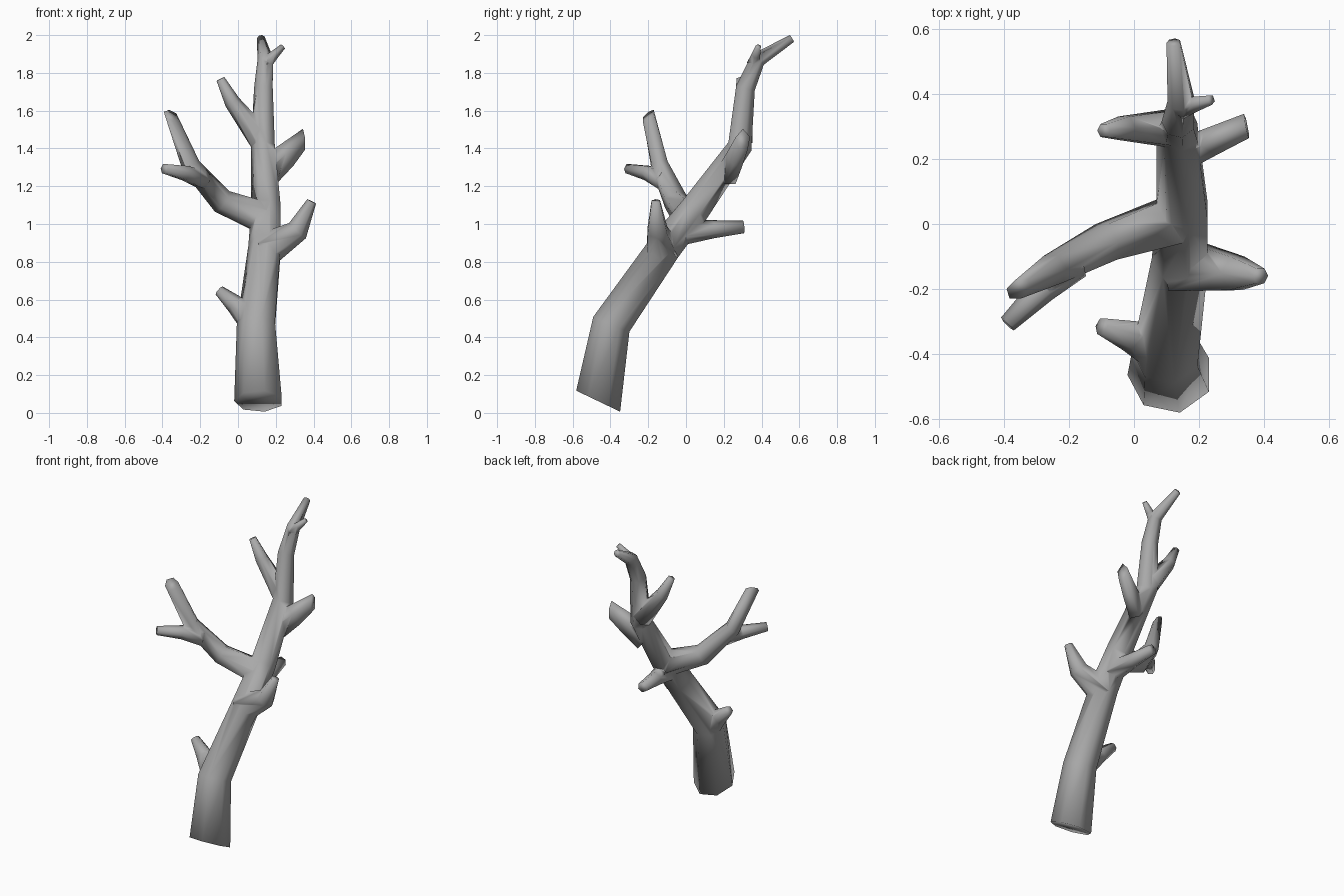
import bpy, bmesh, math
from mathutils import Vector

if "Cube" in bpy.data.objects:
    bpy.data.objects.remove(bpy.data.objects["Cube"])

X, Y, Z = Vector((1, 0, 0)), Vector((0, 1, 0)), Vector((0, 0, 1))


def limb(name, path, r0, r1, power=1.2, ref=Y, start=None, end=None,
         sides=6, root=1.0, squash=1.0):
    """Closed faceted tube along a path; radius falls from r0 to r1 by arc length."""
    pts = [Vector(p) for p in path]
    if len(pts) == 2:                       # straight twig: add a ring for the flare
        pts.insert(1, pts[0].lerp(pts[1], 0.5))
    segs = [b - a for a, b in zip(pts, pts[1:])]
    total = sum(s.length for s in segs)
    last = len(pts) - 1
    bm = bmesh.new()
    loops, run = [], 0.0
    for i, p in enumerate(pts):
        d = segs[max(i - 1, 0)].normalized() + segs[min(i, last - 1)].normalized()
        if i == 0 and start:
            d = Vector(start)
        if i == last and end:
            d = Vector(end)
        d.normalize()
        u = (ref - d * ref.dot(d)).normalized()
        v = d.cross(u) * squash
        if i:
            run += segs[i - 1].length
        r = r1 + (r0 - r1) * max(0.0, 1 - run / total) ** power
        if i == 0:
            r *= root
        angles = [2 * math.pi * (k + 0.5) / sides for k in range(sides)]
        loops.append([bm.verts.new(p + r * (u * math.cos(a) + v * math.sin(a)))
                      for a in angles])
    for a, b in zip(loops, loops[1:]):
        for k in range(sides):
            n = (k + 1) % sides
            bm.faces.new((a[k], a[n], b[n], b[k]))
    bm.faces.new(loops[0][::-1])
    bm.faces.new(loops[-1])
    bmesh.ops.recalc_face_normals(bm, faces=bm.faces)
    me = bpy.data.meshes.new(name)
    bm.to_mesh(me)
    bm.free()
    ob = bpy.data.objects.new(name, me)
    bpy.context.collection.objects.link(ob)
    return ob


# Leaning trunk, cut off square to its axis at the bottom
trunk = limb("trunk", [
    (0.112, -0.465, 0.062), (0.10, -0.395, 0.47), (0.145, -0.11, 0.88),
    (0.152, 0.045, 1.075), (0.135, 0.285, 1.41), (0.137, 0.315, 1.72),
    (0.146, 0.38, 1.87), (0.122, 0.56, 1.982)],
    0.118, 0.022, power=0.65, ref=X, start=(0, 0.43, 0.9), sides=7, root=1.12)

# Branches, flared where they leave the trunk
branches = [
    limb("low_left_twig", [(0.07, -0.37, 0.50), (-0.10, -0.315, 0.648)], 0.08, 0.028),
    limb("right_branch", [(0.14, -0.125, 0.86), (0.315, -0.152, 0.965),
                          (0.39, -0.16, 1.12)], 0.095, 0.026, power=0.9),
    limb("left_branch", [(0.13, 0.015, 1.035), (-0.085, -0.055, 1.12),
                         (-0.25, -0.14, 1.31), (-0.355, -0.20, 1.575)],
         0.085, 0.042, power=1.6, end=(0.35, -0.6, 0.7)),
    limb("left_branch_fork", [(-0.18, -0.12, 1.23), (-0.28, -0.2, 1.27),
                              (-0.39, -0.308, 1.293)], 0.052, 0.028, power=0.7, ref=Z),
    limb("back_twig", [(0.15, -0.01, 0.96), (0.11, 0.305, 0.985)],
         0.07, 0.034, power=1.4, ref=X),
    limb("upper_right_branch", [(0.15, 0.215, 1.265), (0.347, 0.302, 1.442)],
         0.085, 0.062, ref=-Z, end=(1, 0.2, 0.05), sides=5, squash=0.65),
    limb("upper_left_twig", [(0.12, 0.295, 1.45), (-0.03, 0.295, 1.645),
                             (-0.093, 0.288, 1.768)], 0.066, 0.023, power=0.8),
    limb("top_right_twig", [(0.145, 0.36, 1.85), (0.238, 0.383, 1.94)],
         0.038, 0.016, sides=5),
]

# Fuse everything into one skin
bpy.context.view_layer.objects.active = trunk
for b in branches:
    m = trunk.modifiers.new(b.name, 'BOOLEAN')
    m.operation = 'UNION'
    m.solver = 'EXACT'
    m.object = b
    bpy.ops.object.modifier_apply(modifier=m.name)
    bpy.data.objects.remove(b)
trunk.name = "tree_trunk_with_branches"

# Soft shading all over, dark grey bark
for p in trunk.data.polygons:
    p.use_smooth = True
bark = bpy.data.materials.new("bark")
bark.diffuse_color = (0.4, 0.4, 0.4, 1)
bark.use_nodes = True
bark.node_tree.nodes["Principled BSDF"].inputs["Base Color"].default_value = bark.diffuse_color
trunk.data.materials.clear()
trunk.data.materials.append(bark)
for p in trunk.data.polygons:
    p.material_index = 0
